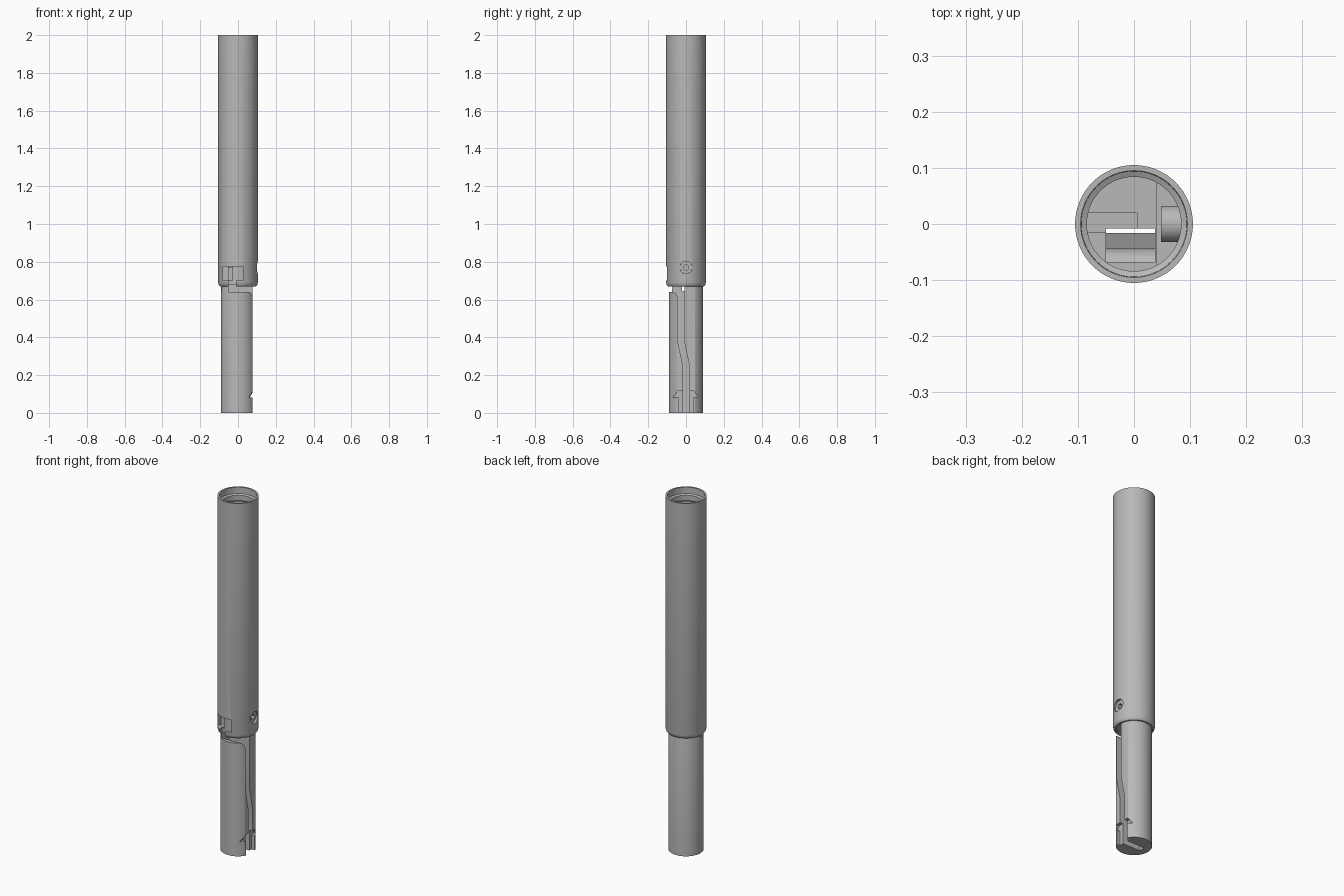
import bpy, bmesh, math
from mathutils import Matrix

cube = bpy.data.objects.get("Cube")
if cube:
    bpy.data.objects.remove(cube, do_unlink=True)

metal = bpy.data.materials.new("grey metal")
metal.use_nodes = True
metal.diffuse_color = (0.48, 0.48, 0.48, 1)
metal.node_tree.nodes["Principled BSDF"].inputs["Base Color"].default_value = (0.48, 0.48, 0.48, 1)


def make(name, bm):
    bmesh.ops.recalc_face_normals(bm, faces=bm.faces)
    me = bpy.data.meshes.new(name)
    bm.to_mesh(me)
    bm.free()
    me.materials.append(metal)
    ob = bpy.data.objects.new(name, me)
    bpy.context.collection.objects.link(ob)
    return ob


def ring_solid(name, profile, steps=96):
    """Revolve a closed (radius, z) profile; points at radius 0 become the axis."""
    bm = bmesh.new()
    vs = [bm.verts.new((r, 0, z)) for r, z in profile]
    edges = [bm.edges.new((vs[i], vs[(i + 1) % len(vs)])) for i in range(len(vs))
             if profile[i][0] > 0 or profile[(i + 1) % len(vs)][0] > 0]
    bmesh.ops.spin(bm, geom=vs + edges, cent=(0, 0, 0), axis=(0, 0, 1),
                   angle=2 * math.pi, steps=steps, use_merge=False)
    bmesh.ops.remove_doubles(bm, verts=bm.verts, dist=1e-5)
    return make(name, bm)


def box(x0, x1, y0, y1, z0, z1):
    return prism([(y0, z0), (y1, z0), (y1, z1), (y0, z1)], x0, x1)


def prism(points, x0, x1):
    """Extrude a (y, z) outline along x."""
    bm = bmesh.new()
    f = bm.faces.new([bm.verts.new((x0, y, z)) for y, z in points])
    ext = bmesh.ops.extrude_face_region(bm, geom=[f])["geom"]
    bmesh.ops.translate(bm, vec=(x1 - x0, 0, 0),
                        verts=[v for v in ext if isinstance(v, bmesh.types.BMVert)])
    return make("cutter", bm)


def rod(name, radius, x0, x1, z, sides):
    bm = bmesh.new()
    m = Matrix.Translation(((x0 + x1) / 2, 0, z)) @ Matrix.Rotation(math.pi / 2, 4, 'Y')
    bmesh.ops.create_cone(bm, cap_ends=True, segments=sides, radius1=radius,
                          radius2=radius, depth=x1 - x0, matrix=m)
    return make(name, bm)


def finish(ob, cutters):
    bpy.ops.object.select_all(action='DESELECT')
    ob.select_set(True)
    bpy.context.view_layer.objects.active = ob
    for c in cutters:
        mod = ob.modifiers.new("cut", 'BOOLEAN')
        mod.operation = 'DIFFERENCE'
        mod.solver = 'EXACT'
        mod.object = c
        bpy.ops.object.modifier_apply(modifier=mod.name)
        bpy.data.objects.remove(c, do_unlink=True)
    bpy.ops.object.shade_smooth_by_angle(angle=math.radians(30))


# Hollow upper tube with stepped mouth, chamfered lower end
SCREW_Z = 0.77
tube = ring_solid("upper_tube", [
    (0.0885, 0.67), (0.096, 0.67), (0.102, 0.677), (0.105, 0.69), (0.105, 2.0),
    (0.095, 2.0), (0.094, 1.965), (0.084, 1.96), (0.084, 1.93), (0.0885, 1.925)])
finish(tube, [
    rod("cutter", 0.033, 0.05, 0.13, SCREW_Z, 48),        # screw hole
    box(-0.08, 0.026, -0.13, -0.03, 0.70, 0.775),         # front window
    box(-0.05, -0.01, -0.13, -0.03, 0.65, 0.71),          # window neck
])

# Lower body with a plug that fits inside the tube
body = ring_solid("lower_body", [
    (0, 0), (0.09, 0), (0.09, 0.66), (0.088, 0.668), (0.088, 0.80), (0, 0.80)])
bent_slot = [(-0.12, 0.68), (-0.12, 0.64), (-0.07, 0.64), (-0.057, 0.634),
             (-0.047, 0.62), (-0.043, 0.59), (-0.042, 0.37), (-0.016, 0.25),
             (-0.016, -0.05), (0.018, -0.05), (0.018, 0.25), (-0.008, 0.37),
             (-0.008, 0.68)]
arrow_slot = [(-0.07, 0.082), (-0.045, 0.115), (0.043, 0.115), (0.065, 0.082),
              (0.036, 0.082), (0.036, -0.05), (-0.04, -0.05), (-0.04, 0.082)]
finish(body, [
    box(0.077, 0.2, -0.2, 0.2, -0.1, 0.69),               # side flat
    box(0.04, 0.2, -0.2, 0.2, 0.69, 0.9),                 # screw seat
    prism(bent_slot, -0.05, 0.15),                        # bent side channel
    prism(arrow_slot, 0.058, 0.15),                       # flared channel end
    box(-0.05, 0.037, -0.068, -0.008, 0.645, 0.9),        # opening into the tube
    box(-0.2, 0.0, -0.022, -0.008, 0.645, 0.676),         # cross slit
    box(-0.081, -0.03, -0.2, -0.035, 0.70, 0.775),        # latch pocket
    box(-0.2, 0.005, -0.015, 0.02, 0.77, 0.9),            # top groove
])

# Set screw with hex socket
screw = rod("set_screw", 0.0325, 0.048, 0.092, SCREW_Z, 48)
finish(screw, [rod("cutter", 0.015, 0.07, 0.12, SCREW_Z, 6)])
